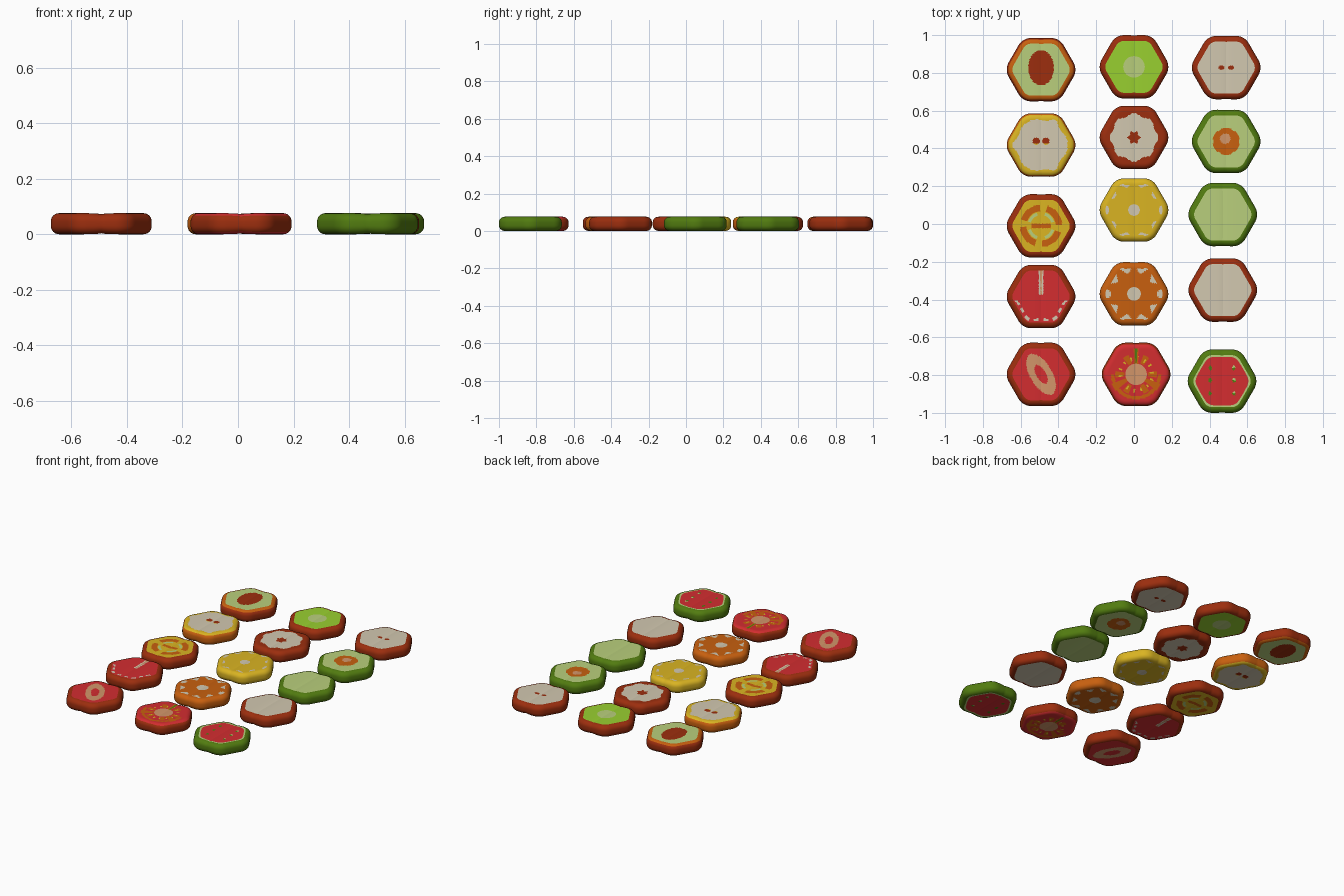
import bpy, bmesh
from math import pi, sin, cos, sqrt, exp, atan2, hypot, radians, degrees

cube = bpy.data.objects.get("Cube")
if cube:
    bpy.data.objects.remove(cube, do_unlink=True)

# ---- flat colours -------------------------------------------------------
COLOURS = {
    "brown": "9C2E0E", "orange": "C8600F", "red": "D32D30", "yellow": "DAB422",
    "pale_green": "B9CF7C", "lime": "99D030", "cream": "D2C8B0",
    "leaf_green": "527C10", "tan": "D3966A",
}


def linear(code):
    values = [int(code[i:i + 2], 16) / 255 for i in (0, 2, 4)]
    return tuple(((v + 0.055) / 1.055) ** 2.4 for v in values) + (1.0,)


MATERIALS = {}
for name, code in COLOURS.items():
    mat = bpy.data.materials.new(name)
    mat.use_nodes = True
    mat.diffuse_color = linear(code)
    bsdf = next(n for n in mat.node_tree.nodes if n.type == "BSDF_PRINCIPLED")
    bsdf.inputs["Base Color"].default_value = linear(code)
    bsdf.inputs["Roughness"].default_value = 0.7
    MATERIALS[name] = mat

# ---- slice shape --------------------------------------------------------
APOTHEM, CORNER, HEIGHT, BEVEL = 0.168, 0.08, 0.076, 0.03
SEGMENTS, RINGS, STEPS = 120, 28, 6


def outline(angle, inset):
    """Radius of a round-cornered hexagon with corners on the x axis."""
    fold = abs((angle + pi / 6) % (pi / 3) - pi / 6)
    reach = (APOTHEM - CORNER) / cos(pi / 6)
    r = CORNER - inset
    if fold > atan2(r / 2, reach + r * cos(pi / 6)):
        return (APOTHEM - inset) / cos(pi / 6 - fold)
    return reach * cos(fold) + sqrt(r * r - (reach * sin(fold)) ** 2)


def rim_profile():
    """Inset and height of each loop, from the lower cap edge to the upper."""
    lower = [(BEVEL * (1 - sin(t)), BEVEL * (1 - cos(t)))
             for t in (pi / 2 * i / STEPS for i in range(STEPS + 1))]
    return lower + [(d, HEIGHT - z) for d, z in reversed(lower)]


def make_slice(name, x0, y0, skin, trim, flesh, pattern):
    bm = bmesh.new()
    names = list(dict.fromkeys((skin, trim, flesh) + tuple(MATERIALS)))
    angles = [2 * pi * i / SEGMENTS for i in range(SEGMENTS)]

    def point(r, a, z):
        x, y = r * cos(a), r * sin(a)
        dent = exp(-abs(x) / 0.018)       # shallow seam across the middle
        mid = HEIGHT / 2
        return bm.verts.new((x, y * (1 - 0.01 * dent),
                             mid + (z - mid) * (1 - 0.1 * dent)))

    def bridge(a, b, colour):
        for i in range(SEGMENTS):
            j = (i + 1) % SEGMENTS
            face = bm.faces.new((a[i], a[j], b[j], b[i]))
            face.material_index = names.index(colour)

    # skin
    loops = [[point(outline(a, d), a, z) for a in angles]
             for d, z in rim_profile()]
    last = len(loops) - 2
    for k in range(last + 1):
        edge = min(k, last - k) < 3
        bridge(loops[k], loops[k + 1], trim if edge else skin)

    # cut faces, whose rings turn from hexagonal to round toward the core
    for loop, z in ((loops[0], 0), (loops[-1], HEIGHT)):
        previous = loop
        for k in range(RINGS - 1, 0, -1):
            t = k / RINGS
            ring = [point(t * (0.145 + (outline(a, BEVEL) - 0.145) * t ** 3), a, z)
                    for a in angles]
            pair = (previous, ring) if z else (ring, previous)
            bridge(*pair, flesh)
            previous = ring
        core = point(0, 0, z)
        for i in range(SEGMENTS):
            tri = (previous[i], previous[(i + 1) % SEGMENTS], core)
            bm.faces.new(tri if z else tri[::-1]).material_index = names.index(flesh)

    # painted pattern on the cut faces
    for face in bm.faces:
        c = face.calc_center_median()
        r, a = hypot(c.x, c.y), atan2(c.y, c.x)
        if r < outline(a, BEVEL):
            colour = pattern(c.x, c.y, r, a)
            if colour:
                face.material_index = names.index(colour)
    bmesh.ops.recalc_face_normals(bm, faces=bm.faces)

    # keep only the colours in use
    used = sorted({f.material_index for f in bm.faces})
    for face in bm.faces:
        face.material_index = used.index(face.material_index)
    mesh = bpy.data.meshes.new(name)
    bm.to_mesh(mesh)
    bm.free()
    for i in used:
        mesh.materials.append(MATERIALS[names[i]])
    mesh.shade_smooth()
    mesh.set_sharp_from_angle(angle=radians(20))
    obj = bpy.data.objects.new(name, mesh)
    obj.location = (x0, y0, 0)
    bpy.context.collection.objects.link(obj)


# ---- patterns -----------------------------------------------------------
def oval(x, y, cx, cy, rx, ry):
    return ((x - cx) / rx) ** 2 + ((y - cy) / ry) ** 2 < 1


def plain(x, y, r, a):
    return None


def stone(x, y, r, a):
    return "brown" if oval(x, y, 0, 0.01, 0.068, 0.093) else None


def pear_seeds(x, y, r, a):
    if oval(abs(x), y, 0.025, 0.02, 0.019, 0.019):
        return "yellow" if y < 0.008 else "brown"
    return "yellow" if r > outline(a, 0.036) - 0.004 * cos(9 * a) else None


def apple_seeds(x, y, r, a):
    return "brown" if oval(abs(x), y, 0.025, 0, 0.016, 0.011) else None


def passion(x, y, r, a):
    if 0.076 < r < 0.112 and abs(sin(2 * a + 0.3)) > 0.35:
        return "orange"
    if 0.058 < r < 0.074 and abs(sin(2 * a)) > 0.6:
        return "pale_green"
    return "orange" if r < 0.05 and abs(y) < 0.012 else None


def pomegranate(x, y, r, a):
    if abs(x) < 0.012 and y > 0.01:
        return "tan" if abs(x) < 0.004 else "cream"
    depth = outline(a, BEVEL) - r
    low = y < -0.02 and sin(17 * a) > -0.2
    return "cream" if low and 0.008 < depth < 0.022 else None


def plum(x, y, r, a):
    u, v = x * 0.5 - y * 0.866, x * 0.866 + y * 0.5
    if oval(u, v, 0, 0, 0.055, 0.025):
        return None
    return "tan" if oval(u, v, 0, 0, 0.12, 0.058) else None


def kiwi(x, y, r, a):
    return "pale_green" if r < 0.056 else None


def mangosteen(x, y, r, a):
    if r < 0.03 + 0.005 * cos(6 * a):
        return "brown"
    return "cream" if r < 0.123 + 0.007 * cos(8 * a) else None


def citrus(width, core):
    def rule(x, y, r, a):
        if r < core:
            return "cream"
        depth = outline(a, BEVEL) - r
        return "cream" if 0.003 < depth < width * (1 + 1.5 * cos(10 * a)) else None
    return rule


def tomato(x, y, r, a):
    if r < 0.056:
        return "tan"
    if abs(x) < 0.012 and y > 0:
        return "leaf_green" if abs(x) < 0.004 else "orange"
    spoke = min(abs(degrees(a) + 30), abs(degrees(a) + 150))
    if spoke < 9 or (y < 0 and 0.115 < r < 0.133):
        return "orange"
    if 0.075 < r < 0.095 and sin(14 * a) > 0.75:
        return "yellow"
    return "orange" if 0.062 < r < 0.108 and abs(sin(3 * a)) < 0.45 else None


def papaya(x, y, r, a):
    if oval(x, y, -0.005, 0.015, 0.028, 0.028):
        return "tan"
    return "orange" if r < 0.07 else None


def melon_seeds(x, y, r, a):
    if r > outline(a, 0.04):
        return "pale_green"
    for row in (-0.065, 0.005, 0.07):
        if oval(abs(x), y, 0.063, row, 0.009, 0.012):
            return "leaf_green" if x < 0 else "pale_green" if y > row else "leaf_green"
    return None


# ---- tray of slices: name, x, y, skin, trim, flesh, pattern --------------
LEFT, RIGHT = -0.492, 0.488
SLICES = [
    ("avocado_slice", LEFT, 0.817, "brown", "orange", "pale_green", stone),
    ("pear_slice", LEFT, 0.418, "orange", "yellow", "cream", pear_seeds),
    ("passion_fruit_slice", LEFT, -0.01, "brown", "brown", "yellow", passion),
    ("pomegranate_slice", LEFT, -0.384, "brown", "brown", "red", pomegranate),
    ("plum_slice", LEFT, -0.796, "brown", "brown", "red", plum),
    ("kiwi_slice", 0, 0.832, "brown", "brown", "lime", kiwi),
    ("mangosteen_slice", 0, 0.458, "brown", "brown", "brown", mangosteen),
    ("lemon_slice", 0, 0.074, "yellow", "yellow", "yellow", citrus(0.008, 0.031)),
    ("orange_slice", 0, -0.37, "orange", "orange", "orange", citrus(0.013, 0.037)),
    ("tomato_slice", 0.011, -0.796, "brown", "red", "red", tomato),
    ("apple_slice", RIGHT, 0.828, "brown", "brown", "cream", apple_seeds),
    ("papaya_slice", RIGHT, 0.437, "leaf_green", "leaf_green", "pale_green", papaya),
    ("honeydew_slice", 0.47, 0.05, "leaf_green", "leaf_green", "pale_green", plain),
    ("coconut_slice", 0.47, -0.35, "brown", "brown", "cream", plain),
    ("watermelon_slice", 0.466, -0.832, "leaf_green", "leaf_green", "red", melon_seeds),
]
for entry in SLICES:
    make_slice(*entry)
